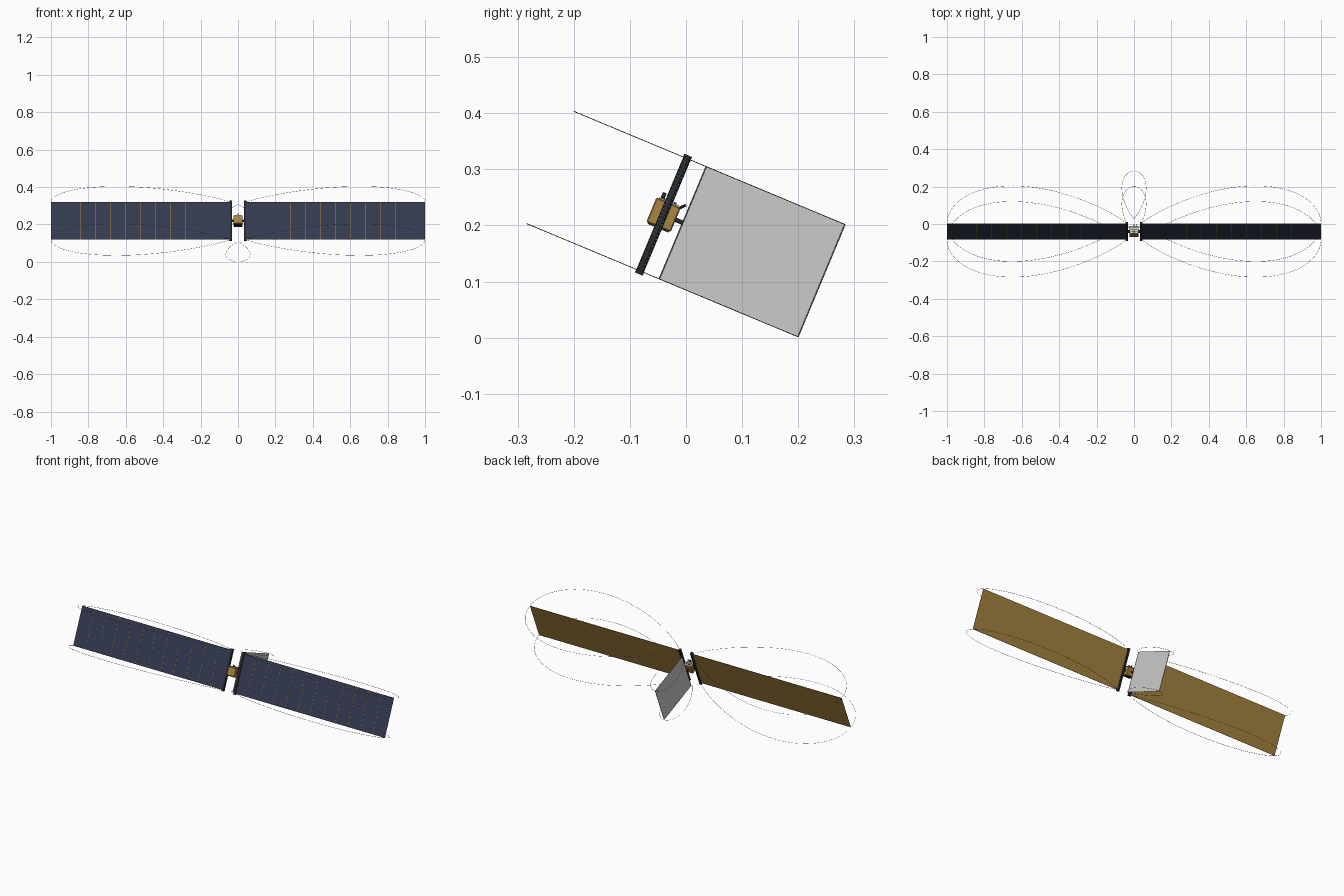
import bpy, bmesh, math
from mathutils import Matrix, Vector

cube = bpy.data.objects.get("Cube")
if cube:
    bpy.data.objects.remove(cube, do_unlink=True)

# Everything is built upright, then tilted back as one assembly
TILT = Matrix.Translation((0, -0.04, 0.219)) @ Matrix.Rotation(math.radians(-22.65), 4, 'X')
H = 0.1085          # half height of the wings
ROOT, TIP = 0.04, 0.998


def material(name, rgb):
    m = bpy.data.materials.new(name)
    m.use_nodes = True
    m.diffuse_color = (*rgb, 1)
    m.node_tree.nodes["Principled BSDF"].inputs["Base Color"].default_value = (*rgb, 1)
    return m


NAVY = material("navy cells", (0.033, 0.043, 0.078))
GOLD = material("gold foil", (0.40, 0.235, 0.05))
PALE = material("pale film", (0.60, 0.60, 0.59))
DARK = material("dark metal", (0.02, 0.027, 0.03))
WIRE = material("wire grey", (0.20, 0.20, 0.20))


def boxes(name, items, *mats, rule=None):
    """One object made of several (centre, size) boxes."""
    bm = bmesh.new()
    for centre, size in items:
        bmesh.ops.create_cube(bm, size=1, matrix=Matrix.Translation(centre) @ Matrix.Diagonal((*size, 1)))
    bm.normal_update()
    if rule:
        for f in bm.faces:
            f.material_index = rule(f)
    mesh = bpy.data.meshes.new(name)
    bm.to_mesh(mesh)
    bm.free()
    for m in mats:
        mesh.materials.append(m)
    ob = bpy.data.objects.new(name, mesh)
    bpy.context.collection.objects.link(ob)
    ob.matrix_world = TILT
    return ob


def rod(name, a, b, radius, mat, sides=12):
    a, b = Vector(a), Vector(b)
    bm = bmesh.new()
    turn = (b - a).to_track_quat('Z', 'Y').to_matrix().to_4x4()
    bmesh.ops.create_cone(bm, cap_ends=True, segments=sides, radius1=radius, radius2=radius,
                          depth=(b - a).length, matrix=Matrix.Translation((a + b) / 2) @ turn)
    mesh = bpy.data.meshes.new(name)
    bm.to_mesh(mesh)
    bm.free()
    mesh.materials.append(mat)
    ob = bpy.data.objects.new(name, mesh)
    bpy.context.collection.objects.link(ob)
    ob.matrix_world = TILT
    return ob


def petal(name, axis, side, start, length, width, height):
    """Closed teardrop wire in a plane of constant height."""
    curve = bpy.data.curves.new(name, 'CURVE')
    curve.dimensions = '3D'
    curve.bevel_depth = 0.0007
    curve.bevel_resolution = 0
    n = 96
    sp = curve.splines.new('POLY')
    sp.points.add(n - 1)
    sp.use_cyclic_u = True
    for i, p in enumerate(sp.points):
        t = 2 * math.pi * i / n
        s = abs(math.sin(t / 2))
        along = start + length * s * s
        across = width * s ** 1.75 * math.cos(t / 2) / 0.406
        p.co = (side * along, across, height, 1) if axis == 'x' else (across, along, height, 1)
    curve.materials.append(WIRE)
    ob = bpy.data.objects.new(name, curve)
    bpy.context.collection.objects.link(ob)
    ob.matrix_world = TILT


for side, label in ((1, "left"), (-1, "right")):
    # Solar wing: cells in front, foil behind
    boxes(label + "_wing", [((side * (ROOT + TIP) / 2, 0, 0), (TIP - ROOT, 0.002, 2 * H))],
          NAVY, GOLD, rule=lambda f: 0 if f.normal.y < -0.5 else 1)
    # Thin seams between the cell rows
    boxes(label + "_wing_seams",
          [((side * (ROOT + 0.08 * k), -0.0012, 0), (0.0016, 0.001, 2 * H)) for k in range(1, 12)], GOLD)
    rod(label + "_wing_tip_batten", (side * TIP, 0, -H), (side * TIP, 0, H), 0.0014, WIRE, 6)
    # Ribbed mast carrying the wing root
    x = side * 0.038
    rod(label + "_mast", (x, 0, -0.1135), (x, 0, 0.1135), 0.0055, DARK)
    boxes(label + "_mast_ribs",
          [((x, 0, -0.1085 + 0.007 * k), (0.009, 0.0115, 0.0022)) for k in range(32)], WIRE)
    boxes(label + "_mast_rails",
          [((x, dy, 0), (0.011, 0.002, 0.227)) for dy in (-0.0062, 0.0062)], DARK)
    boxes(label + "_mast_caps",
          [((x, 0, v), (0.013, 0.015, 0.004)) for v in (-0.1125, 0.1125)], DARK)
    rod(label + "_wing_axle", (side * 0.022, 0, 0), (x, 0, 0), 0.007, DARK)
    for v, level in ((H, "upper"), (-H, "lower")):
        petal(f"{label}_{level}_wing_wire", 'x', side, ROOT, 1 - ROOT, 0.219, v)

# Rear sail standing edge-on behind the body
boxes("rear_sail", [((0, 0.171, 0), (0.0006, 0.268, 2 * H))], PALE)
for w, label in ((0.037, "root"), (0.305, "tip")):
    rod("sail_" + label + "_batten", (0, w, -H), (0, w, H), 0.0012, WIRE, 6)
for v, level in ((H, "upper"), (-H, "lower")):
    petal(level + "_sail_wire", 'y', 1, 0.03, 0.275, 0.065, v)
rod("sail_axle", (0, 0.02, 0), (0, 0.038, 0), 0.004, DARK)

# Central body with bevelled edges, top plate with studs, and base plate
body = boxes("body", [((0, 0, 0), (0.05, 0.047, 0.047))], GOLD)
bev = body.modifiers.new("soft_edges", 'BEVEL')
bev.width = 0.002
bev.segments = 1
boxes("top_plate", [((0, 0, 0.0245), (0.04, 0.038, 0.003))], PALE)
boxes("top_studs", [((i * 0.011, j * 0.011, 0.027), (0.005, 0.005, 0.003))
                    for i in (-1, 0, 1) for j in (-1, 0, 1)], DARK)
boxes("base_plate", [((0, 0, -0.0245), (0.042, 0.04, 0.003))], DARK)
rod("top_sensor", (0, -0.013, 0.024), (0, -0.013, 0.037), 0.0035, DARK)
rod("rear_antenna", (0.012, 0.02, 0.02), (0.012, 0.03, 0.031), 0.0025, DARK, 8)
